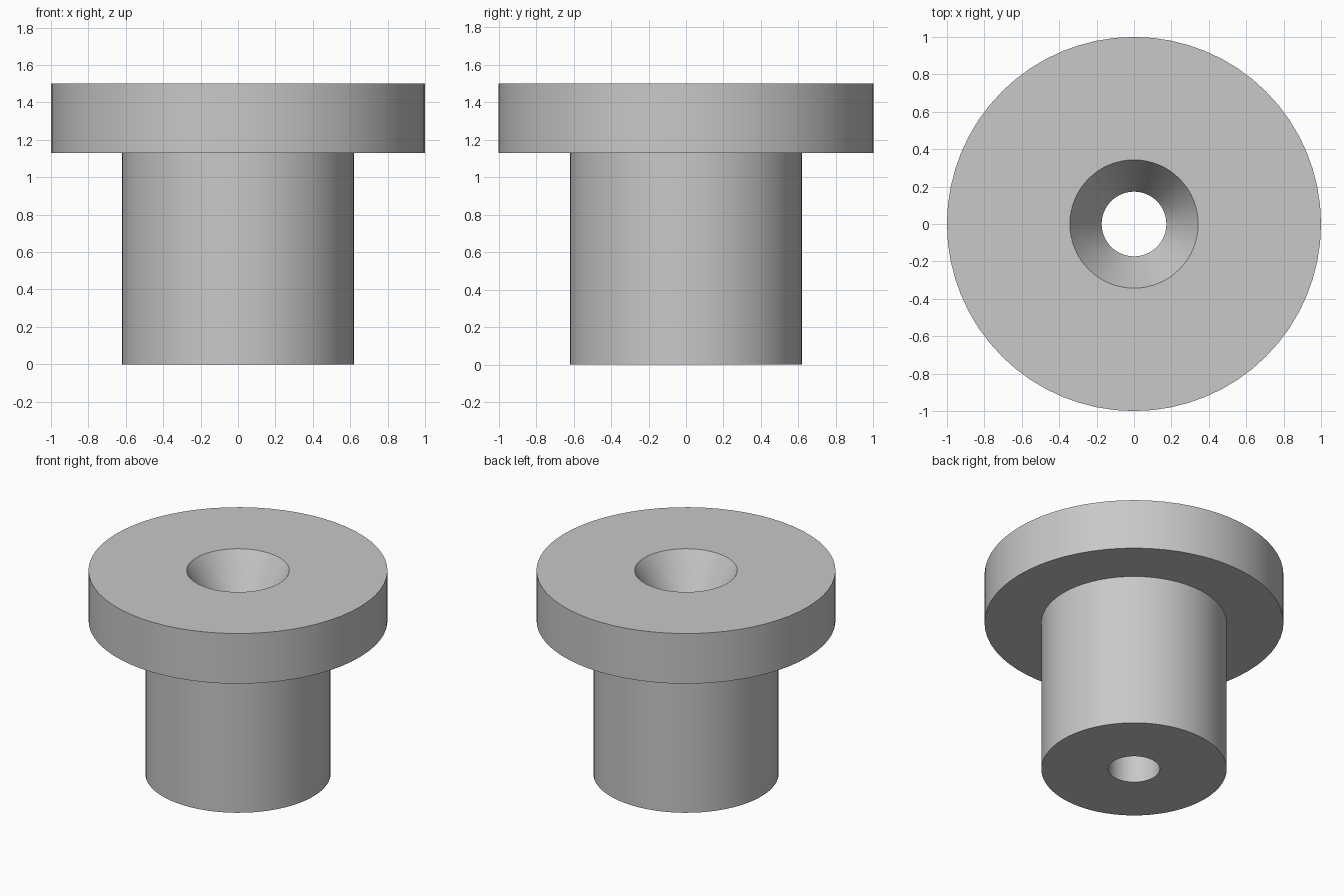
import bpy
import bmesh
import math

cube = bpy.data.objects.get("Cube")
if cube:
    bpy.data.objects.remove(cube, do_unlink=True)

SEGMENTS = 64
HEIGHT = 1.5
FLANGE_BASE = 1.13
FLANGE_RADIUS = 1.0
BODY_RADIUS = 0.62
BORE_RADIUS = 0.173
SINK_RADIUS = 0.343
SINK_DEPTH = 0.28

# Plain grey material
grey = bpy.data.materials.new("plain grey")
colour = (0.58, 0.58, 0.58, 1)
grey.diffuse_color = colour
grey.use_nodes = True
grey.node_tree.nodes["Principled BSDF"].inputs["Base Color"].default_value = colour

# Closed half section: body, flange, countersink, through bore
section = [
    (BORE_RADIUS, 0),
    (BODY_RADIUS, 0),
    (BODY_RADIUS, FLANGE_BASE),
    (FLANGE_RADIUS, FLANGE_BASE),
    (FLANGE_RADIUS, HEIGHT),
    (SINK_RADIUS, HEIGHT),
    (BORE_RADIUS, HEIGHT - SINK_DEPTH),
]

# Turn the section around the z axis
bm = bmesh.new()
verts = [bm.verts.new((r, 0, z)) for r, z in section]
edges = [bm.edges.new((v, verts[(i + 1) % len(verts)])) for i, v in enumerate(verts)]
bmesh.ops.spin(bm, geom=verts + edges, cent=(0, 0, 0), axis=(0, 0, 1),
               angle=math.tau, steps=SEGMENTS, use_merge=True)
bmesh.ops.remove_doubles(bm, verts=bm.verts, dist=0.0001)
bmesh.ops.recalc_face_normals(bm, faces=bm.faces)

mesh = bpy.data.meshes.new("flanged_bushing")
bm.to_mesh(mesh)
bm.free()
mesh.materials.append(grey)

bushing = bpy.data.objects.new("flanged_bushing", mesh)
bpy.context.collection.objects.link(bushing)

# Smooth round walls, sharp rims
bpy.ops.object.select_all(action="DESELECT")
bushing.select_set(True)
bpy.context.view_layer.objects.active = bushing
bpy.ops.object.shade_smooth_by_angle(angle=math.radians(25))
